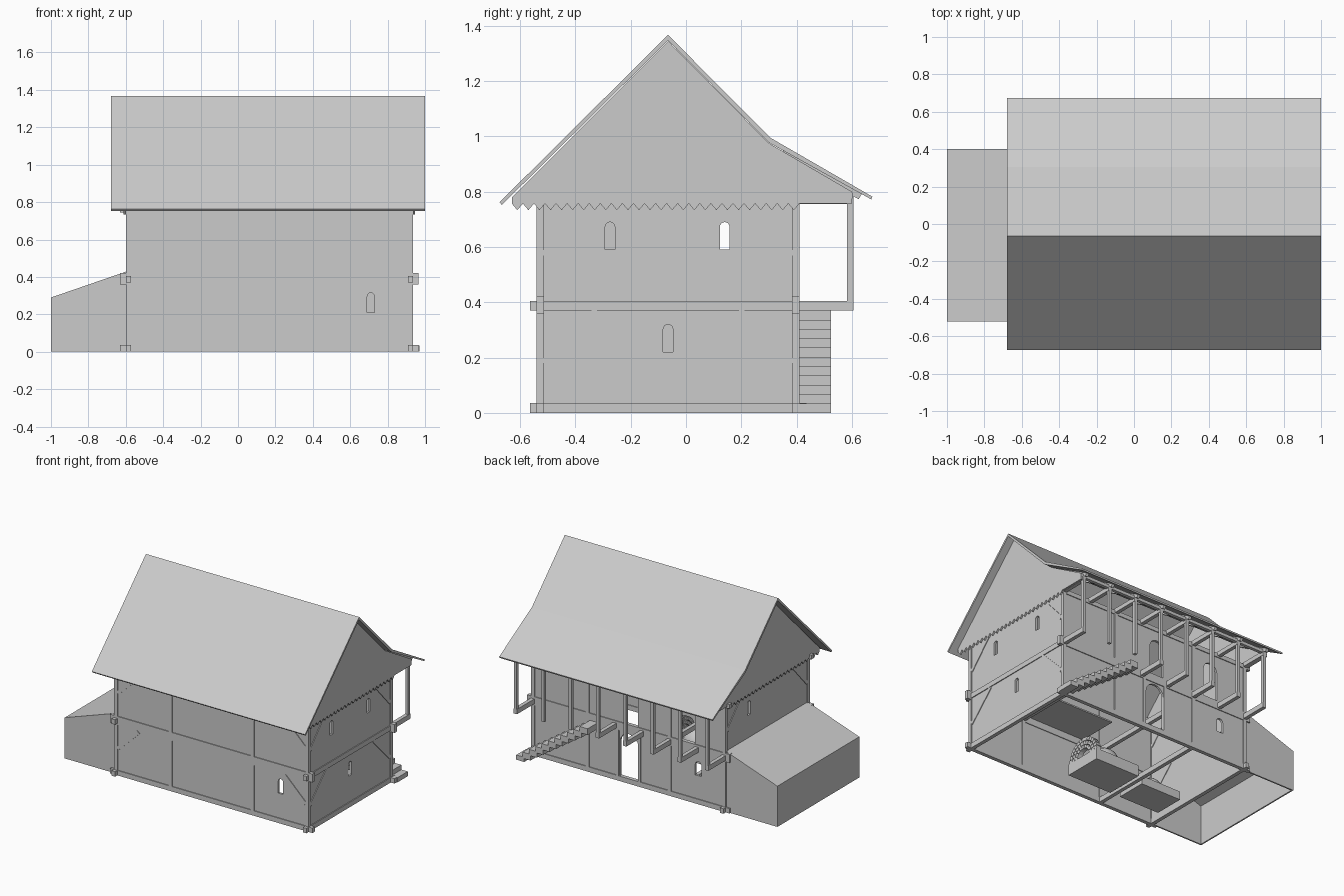
import bpy, math
from mathutils import Vector

if "Cube" in bpy.data.objects:
    bpy.data.objects.remove(bpy.data.objects["Cube"])

def prism(name, pts, axis, a, b):
    # extrude a 2D outline along an axis: x -> (y,z), y -> (x,z), z -> (x,y)
    def put(p, t):
        return {'x': (t, p[0], p[1]), 'y': (p[0], t, p[1]), 'z': (p[0], p[1], t)}[axis]
    n = len(pts)
    verts = [put(p, a) for p in pts] + [put(p, b) for p in pts]
    faces = [list(range(n))[::-1], list(range(n, 2 * n))]
    faces += [[i, (i + 1) % n, (i + 1) % n + n, i + n] for i in range(n)]
    me = bpy.data.meshes.new(name)
    me.from_pydata(verts, [], faces)
    ob = bpy.data.objects.new(name, me)
    bpy.context.collection.objects.link(ob)
    bpy.context.view_layer.objects.active = ob
    bpy.ops.object.mode_set(mode='EDIT')
    bpy.ops.mesh.select_all(action='SELECT')
    bpy.ops.mesh.normals_make_consistent(inside=False)
    bpy.ops.object.mode_set(mode='OBJECT')
    return ob

def box(name, x0, x1, y0, y1, z0, z1):
    return prism(name, [(x0, y0), (x1, y0), (x1, y1), (x0, y1)], 'z', z0, z1)

def bar(name, p, q, w, axis, a, b):
    # diagonal timber lying in one plane
    p, q = Vector(p), Vector(q)
    d = (q - p).normalized()
    n = Vector((-d.y, d.x)) * w / 2
    return prism(name, [p + n, q + n, q - n, p - n], axis, a, b)

def arch(c, w, z0, z1):
    r = w / 2
    return [(c - r, z0), (c + r, z0)] + [
        (c + r * math.cos(math.pi * i / 8), z1 - r + r * math.sin(math.pi * i / 8)) for i in range(9)]

def cut(ob, axis, openings, a, b):
    for o in openings:
        c = prism("opening_cutter", arch(*o), axis, a, b)
        c.hide_render = True
        m = ob.modifiers.new("opening", 'BOOLEAN')
        m.operation, m.object, m.solver = 'DIFFERENCE', c, 'EXACT'
        bpy.context.view_layer.objects.active = ob
        bpy.ops.object.modifier_apply(modifier=m.name)
        bpy.data.objects.remove(c)

X0, X1, Y0, Y1 = -0.60, 0.935, -0.54, 0.41
T = 0.027

# walls with arched openings
front = box("front_wall", X0 + .005, X1 - .005, Y0 + .006, Y0 + .022, 0.01, 0.76)
cut(front, 'y', [(0.71, .038, .21, .315)], Y0 - .1, Y0 + .1)
back = box("back_wall", X0 + .005, X1 - .005, Y1 - .022, Y1 - .006, 0.01, 0.76)
cut(back, 'y', [(.165, .145, -.02, .35), (-.38, .05, .2, .3), (.15, .11, .42, .68),
                (-.30, .11, .42, .68)], Y1 - .1, Y1 + .1)
right = box("right_wall", X1 - .022, X1 - .006, Y0 + .01, Y1 - .01, 0.01, 0.77)
cut(right, 'x', [(-.275, .035, .59, .69), (.14, .035, .59, .69), (-.065, .035, .22, .32)], X1 - .1, X1 + .1)
left = box("left_wall", X0 + .006, X0 + .022, Y0 + .01, Y1 - .01, 0.01, 0.77)
cut(left, 'x', [(.14, .035, .59, .69)], X0 - .1, X0 + .1)

# long timbers on front and back
for side, ya in (("front", Y0), ("back", Y1 - T)):
    box(side + "_sill", -.63, .965, ya, ya + T, 0, .035)
    box(side + "_floor_beam", -.63, .965, ya, ya + T, .36, .42)
    box(side + "_top_plate", -.63, .94, ya, ya + T, .745, .775)
    for x in (X0, -.17, .478, X1 - T):
        box(side + "_post", x, x + T, ya, ya + T, 0, .77)
    for top, low, run in ((.35, .19, .165), (.745, .585, .165)):
        for xs, s in ((X0 + T, 1), (X1 - T, -1)):
            if side == "front" or top > .5:
                bar(side + "_brace", (xs, low), (xs + s * run, top), .025, 'y', ya + .001, ya + T - .006)
for x in (.072, .243):
    box("door_jamb", x, x + .02, Y1 - T, Y1, .03, .36)

# cross timbers on the two gable sides
for side, xa in (("left", X0), ("right", X1 - T)):
    box(side + "_sill", xa, xa + T, -.565, .435, 0, .035)
    box(side + "_floor_beam", xa, xa + T, -.565, .605, .37, .405)
    for top, low, run in ((.37, .18, .19), (.75, .57, .165)):
        for ys, s in ((Y0 + T, 1), (Y1 - T, -1)):
            bar(side + "_brace", (ys, low), (ys + s * run, top), .025, 'x', xa + .001, xa + T - .001)

# inner cross beams and a part of loft floor
box("inner_sill", -.17, -.143, Y0 + .02, Y1 - .02, 0, .035)
for x in (-.17, .478):
    box("inner_floor_beam", x, x + T, Y0 + .02, Y1 - .02, .37, .405)
box("loft_boards", 0, .55, -.51, -.22, .405, .415)

# gable boards with a zigzag lower edge
def teeth(y0, y1, n):
    step = (y1 - y0) / n
    out = []
    for i in range(n):
        out += [(y0 + i * step, .757), (y0 + (i + .5) * step, .733)]
    return out + [(y1, .757)]
outline = teeth(-.63, .41, 26) + [(.60, .757), (.60, .80), (.30, .975), (-.065, 1.345), (-.63, .78)]
for side, x in (("left", X0 - .012), ("right", X1)):
    prism(side + "_gable", outline, 'x', x, x + .012)

# roof with a flatter slope over the gallery
top = [(-.674, .762), (-.065, 1.367), (.305, .995), (.674, .782)]
prism("roof", top + [(.67, .772), (.30, .977), (-.065, 1.347), (-.666, .752)], 'x', -.68, 1.0)

# gallery frames along the back
for i in range(8):
    x = X0 + i * (X1 - T - X0) / 7
    if i not in (0, 5, 6, 7):
        box("gallery_joist", x, x + T, Y1 - .02, .605, .37, .405)
    z0 = .405 if i not in (5, 6) else .37
    box("gallery_post", x + .002, x + .024, .583, .605, z0, .76)
    box("gallery_tie", x, x + T, Y1 - .02, .605, .755, .785)
    bar("gallery_rafter", (.35, .945), (.63, .782), .022, 'x', x + .003, x + .023)
box("gallery_plate", -.61, .945, .58, .603, .775, .797)

# stairs up to the gallery: saw-tooth blocks
N = 11
rise, run = .37 / N, .55 / N
for i in range(N):
    x = .97 - i * run
    box("stair_step", x - run * 1.25, x, Y1, .525, max(0, (i - .3) * rise), (i + 1) * rise)

# lean-to: thin shell, open below
prism("lean_to_roof", [(-1, .29), (X0 + .006, .43), (X0 + .006, .418), (-1, .278)], 'y', -.522, .40)
for y in (-.522, .39):
    prism("lean_to_side_wall", [(-1, 0), (X0 + .006, 0), (X0 + .006, .42), (-1, .28)], 'y', y, y + .01)
box("lean_to_end_wall", -1, -.99, -.515, .395, 0, .285)

# hearth and oven inside
def dome(name, x, y, z, r):
    pts = [(r * math.cos(a * math.pi / 12), r * math.sin(a * math.pi / 12)) for a in range(6)]
    verts, faces = [], []
    for h, v in pts:
        verts += [(x + h * math.cos(k * math.pi / 8), y + h * math.sin(k * math.pi / 8), z + v) for k in range(16)]
    for j in range(5):
        faces += [[j * 16 + k, j * 16 + (k + 1) % 16, j * 16 + 16 + (k + 1) % 16, j * 16 + 16 + k] for k in range(16)]
    faces.append(list(range(80, 96)))
    me = bpy.data.meshes.new(name)
    me.from_pydata(verts, [], faces)
    for p in me.polygons:
        p.use_smooth = True
    bpy.context.collection.objects.link(bpy.data.objects.new(name, me))

box("hearth_base", -.12, .23, -.38, -.10, 0, .08)
dome("oven_dome", .06, -.24, .08, .11)
box("second_hearth_base", -.52, -.20, -.38, -.16, 0, .06)
dome("second_oven_dome", -.36, -.27, .06, .08)
# stones in an arch around the oven mouth
for ring in range(3):
    r, n = .07 + ring * .027, 9 + ring * 3
    for k in range(n):
        a = math.pi * (k + .5) / n
        d = Vector((math.cos(a), math.sin(a)))
        c = Vector((-.24, .08))
        bar("arch_stone", c + d * (r - .012), c + d * (r + .012), math.pi * r / n * .88, 'x', .19, .225)
